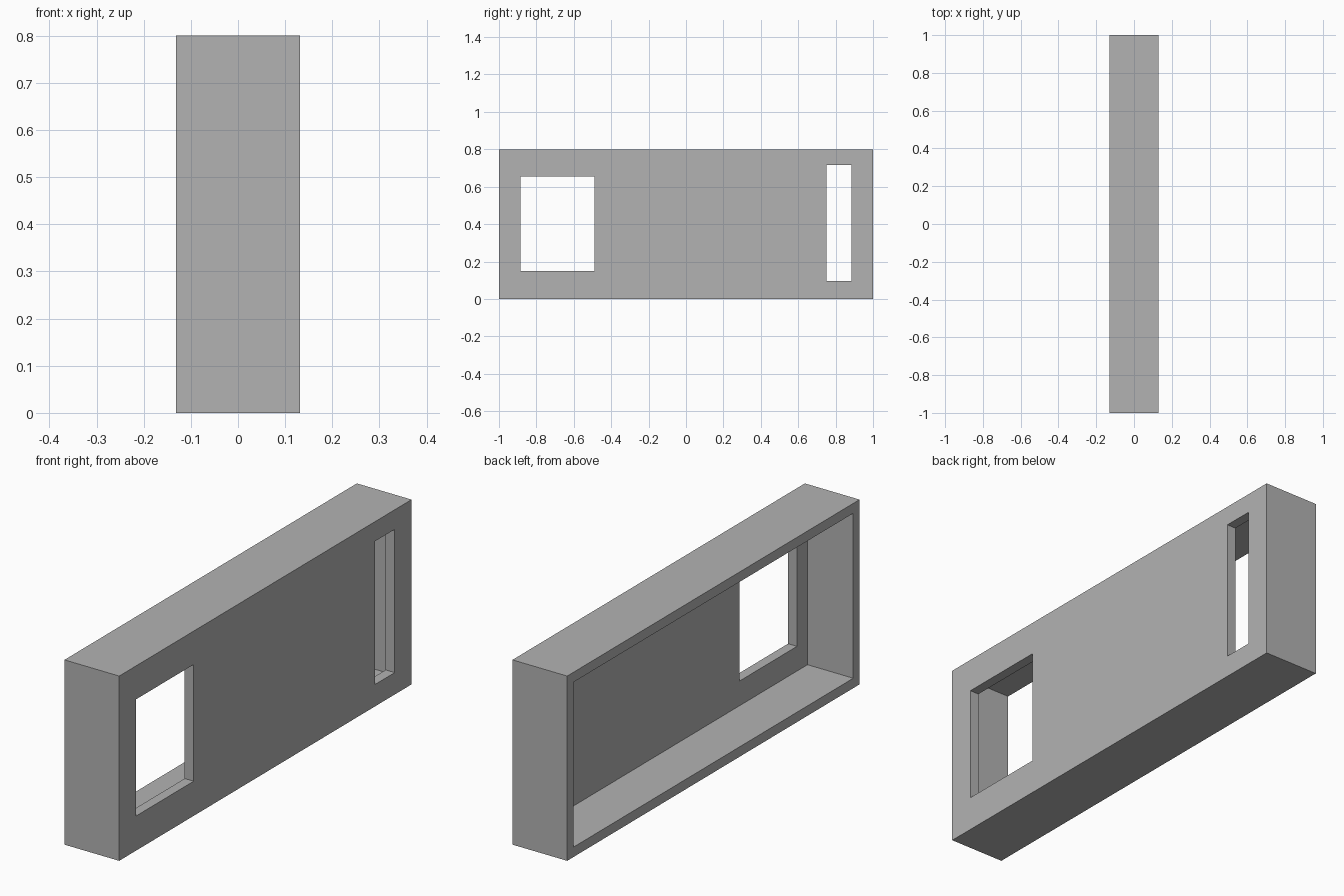
import bpy
from mathutils import Vector

cube = bpy.data.objects.get("Cube")
if cube:
    bpy.data.objects.remove(cube, do_unlink=True)

HALF_X, HALF_Y, HEIGHT = 0.131, 1.0, 0.8
WALL = 0.043
OVER = 0.1  # how far cutters poke out past the surface


def box(name, low, high):
    """Axis-aligned box between two corners."""
    low, high = Vector(low), Vector(high)
    bpy.ops.mesh.primitive_cube_add(size=1, location=(low + high) / 2)
    obj = bpy.context.object
    obj.name = name
    obj.scale = high - low
    bpy.ops.object.transform_apply(location=True, rotation=False, scale=True)
    return obj


def cut(target, cutter):
    """Subtract the cutter from the target and remove it."""
    cutter.hide_render = True
    mod = target.modifiers.new(cutter.name, "BOOLEAN")
    mod.operation = "DIFFERENCE"
    mod.solver = "EXACT"
    mod.object = cutter
    bpy.context.view_layer.objects.active = target
    bpy.ops.object.modifier_apply(modifier=mod.name)
    bpy.data.objects.remove(cutter, do_unlink=True)


# Outer block
panel = box("hollow_wall_panel", (-HALF_X, -HALF_Y, 0), (HALF_X, HALF_Y, HEIGHT))

# Cavity open on the -x side
cut(panel, box("cavity_cutter",
               (-HALF_X - OVER, -HALF_Y + WALL, WALL),
               (HALF_X - WALL, HALF_Y - WALL, HEIGHT - WALL)))

# Openings through the face plate: name, y range, z range
openings = [
    ("window", -0.885, -0.49, 0.15, 0.655),
    ("slot", 0.75, 0.885, 0.095, 0.715),
]
for name, y0, y1, z0, z1 in openings:
    cut(panel, box(name + "_cutter",
                   (HALF_X - WALL - 0.05, y0, z0), (HALF_X + OVER, y1, z1)))

# Single grey material
grey = bpy.data.materials.new("plain_grey")
grey.use_nodes = True
colour = (0.45, 0.45, 0.45, 1)
grey.diffuse_color = colour
grey.node_tree.nodes["Principled BSDF"].inputs["Base Color"].default_value = colour
panel.data.materials.clear()
panel.data.materials.append(grey)
